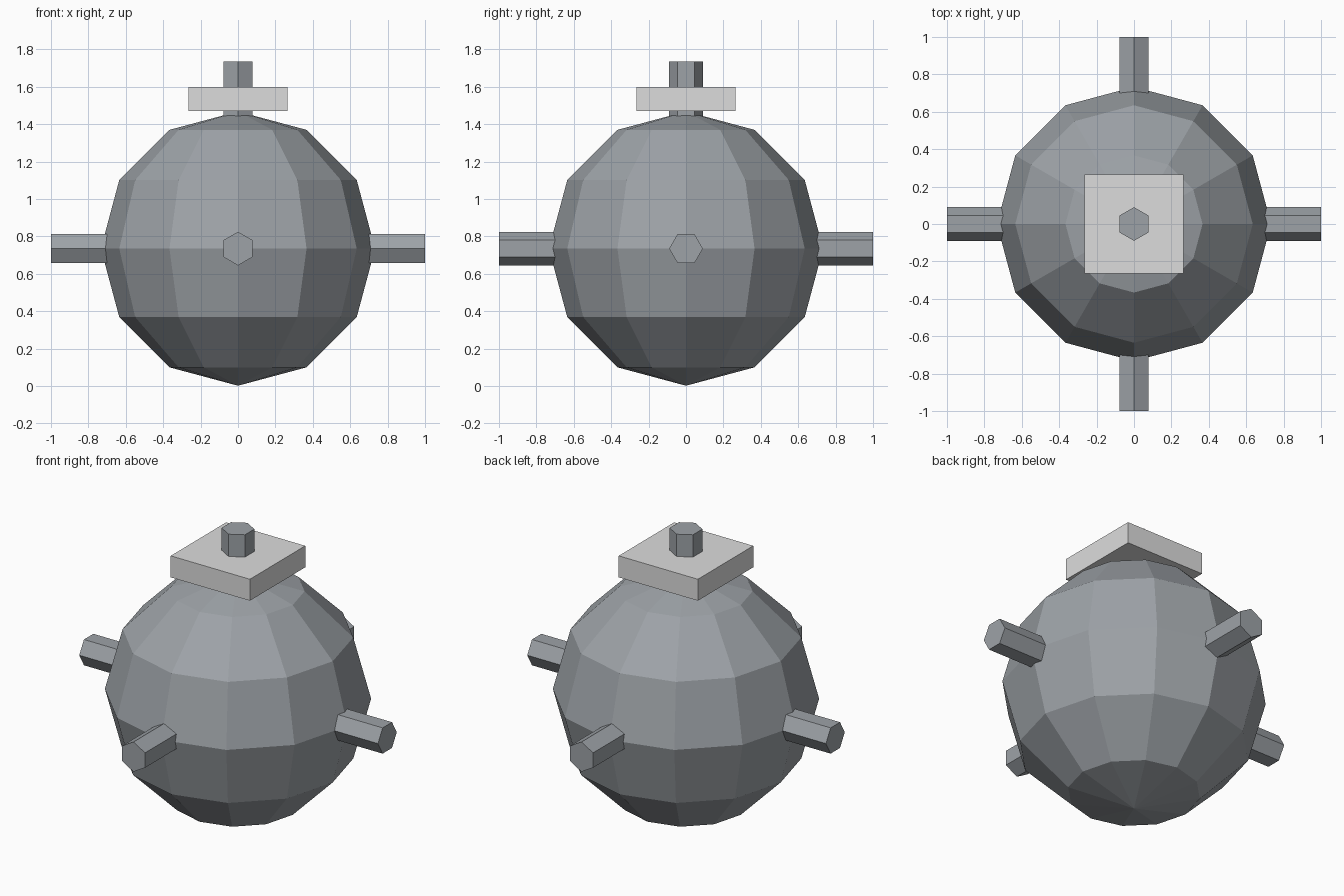
import bpy
from math import radians
from mathutils import Vector

cube = bpy.data.objects.get("Cube")
if cube:
    bpy.data.objects.remove(cube, do_unlink=True)

CENTRE = Vector((0, 0, 0.735))
RADIUS = 0.733
BAR_RADIUS = 0.09


def make_material(name, colour):
    mat = bpy.data.materials.new(name)
    mat.use_nodes = True
    mat.diffuse_color = colour
    mat.node_tree.nodes["Principled BSDF"].inputs["Base Color"].default_value = colour
    return mat


steel = make_material("blue grey steel", (0.34, 0.365, 0.39, 1))
pale = make_material("pale grey", (0.72, 0.72, 0.72, 1))


def finish(name, mat):
    obj = bpy.context.object
    obj.name = name
    obj.data.materials.append(mat)
    bpy.ops.object.shade_flat()
    return obj


def hex_bar(name, direction, start, end):
    """Six-sided bar pointing away from the ball's centre."""
    axis = Vector(direction)
    # tilt upright bars about y for the sides, about x for front and back
    rotation = (radians(-90) * axis.y, radians(90) * axis.x, 0)
    bpy.ops.mesh.primitive_cylinder_add(
        vertices=6, radius=BAR_RADIUS, depth=end - start,
        location=CENTRE + axis * (start + end) / 2, rotation=rotation)
    return finish(name, steel)


# Faceted ball
bpy.ops.mesh.primitive_uv_sphere_add(
    segments=12, ring_count=6, radius=RADIUS, location=CENTRE)
finish("ball_body", steel)

# Four bars around the equator and one on top
for name, direction in (("left_bar", (1, 0, 0)), ("right_bar", (-1, 0, 0)),
                        ("front_bar", (0, -1, 0)), ("back_bar", (0, 1, 0)),
                        ("top_bar", (0, 0, 1))):
    hex_bar(name, direction, 0.6, 1.0)

# Square plate threaded by the top bar
bpy.ops.mesh.primitive_cube_add(size=1, location=(0, 0, 1.535))
plate = finish("top_plate", pale)
plate.scale = (0.53, 0.53, 0.13)
